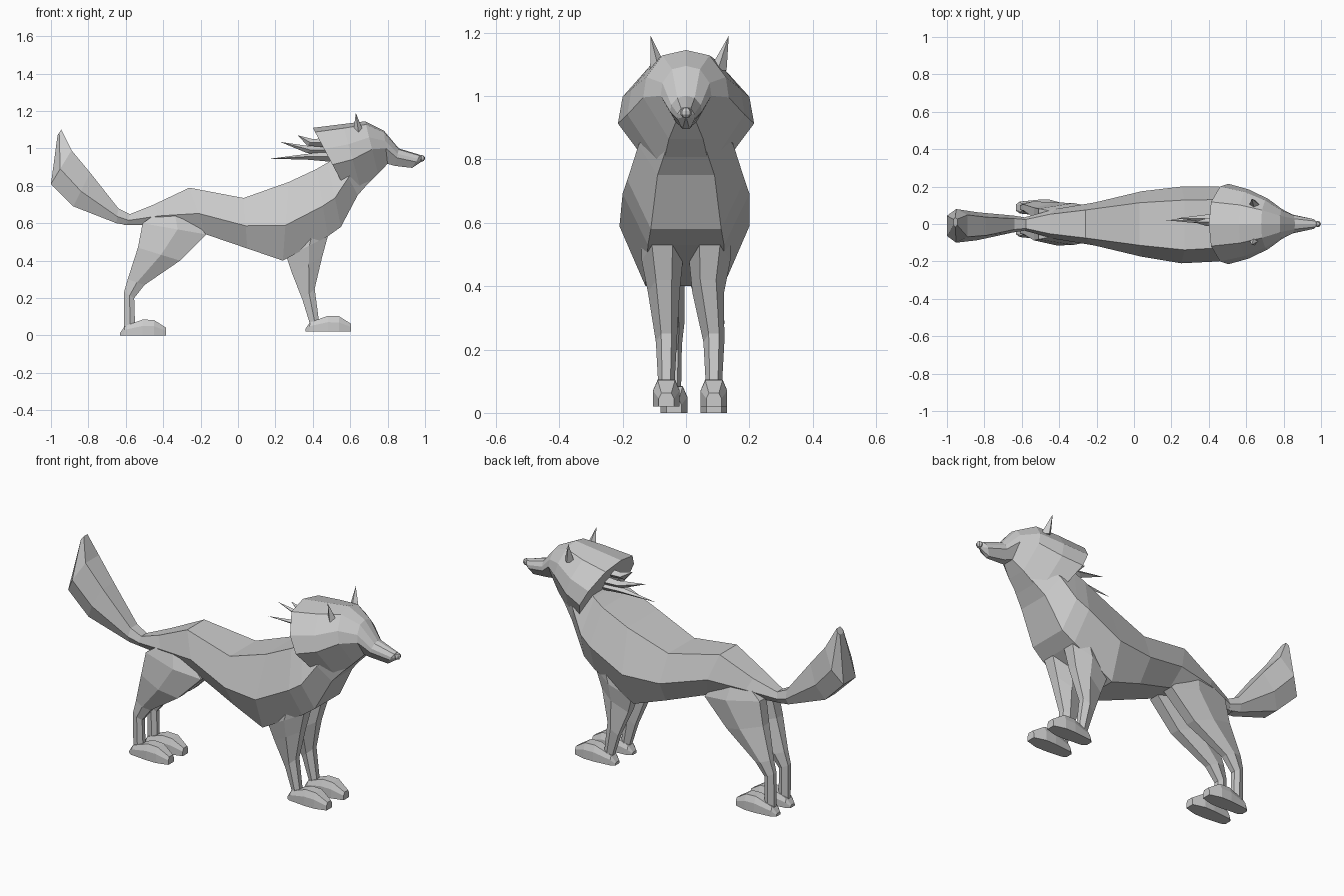
import bpy, bmesh
from mathutils import Vector

# Cross-section outlines: (sideways, lengthwise) in -1..1
BODY = [(.65, 1), (1, -.1), (.6, -1), (-.6, -1), (-1, -.1), (-.65, 1)]
HEAD = [(0, 1), (.55, .88), (.93, .4), (1, -.05), (.4, -.97),
        (-.4, -.97), (-1, -.05), (-.93, .4), (-.55, .88)]
DIAMOND = [(0, 1), (1, 0), (0, -1), (-1, 0)]
LEG = [(.5, 1), (1, .1), (.5, -1), (-.5, -1), (-1, .1), (-.5, 1)]
PAW = [(.65, 1), (1, .2), (1, -1), (-1, -1), (-1, .2), (-.65, 1)]


def loft(name, outline, rings, tip=None):
    """Each ring: x, z of one edge, x, z of the opposite edge, half width, y centre."""
    bm = bmesh.new()
    loops = []
    for ax, az, bx, bz, hw, yc in rings:
        a, b = Vector((ax, yc, az)), Vector((bx, yc, bz))
        loops.append([bm.verts.new(b.lerp(a, (v + 1) / 2) + Vector((0, u * hw, 0)))
                      for u, v in outline])
    n = len(outline)
    for p, q in zip(loops, loops[1:]):
        for i in range(n):
            bm.faces.new((p[i], p[(i + 1) % n], q[(i + 1) % n], q[i]))
    bm.faces.new(loops[0])
    if tip:
        t = bm.verts.new(tip)
        for i in range(n):
            bm.faces.new((loops[-1][i], loops[-1][(i + 1) % n], t))
    else:
        bm.faces.new(loops[-1])
    bmesh.ops.recalc_face_normals(bm, faces=bm.faces)
    me = bpy.data.meshes.new(name)
    bm.to_mesh(me)
    bm.free()
    ob = bpy.data.objects.new(name, me)
    bpy.context.collection.objects.link(ob)
    return ob


# Torso from tail root, up the neck into the head
loft("body", BODY, [
    (-.60, .64, -.61, .59, .03, 0),
    (-.45, .70, -.40, .59, .08, 0),
    (-.26, .79, -.17, .54, .115, 0),
    (.03, .735, .05, .465, .175, 0),
    (.27, .82, .24, .40, .205, -.005),
    (.42, .89, .48, .53, .2, 0),
    (.48, .925, .55, .58, .185, 0),
    (.53, .96, .64, .75, .15, 0),
    (.60, 1.0, .72, .84, .1, 0)])

# Head with wide ruff and narrow muzzle
loft("head", HEAD, [
    (.40, 1.11, .60, .735, .215, 0),
    (.56, 1.13, .66, .77, .185, 0),
    (.68, 1.145, .75, .86, .135, 0),
    (.78, 1.095, .80, .915, .08, 0),
    (.86, 1.0, .84, .905, .05, 0),
    (.975, .965, .93, .895, .028, 0)], tip=(.99, 0, .935))
bpy.ops.mesh.primitive_uv_sphere_add(segments=8, ring_count=5, radius=.018, location=(.982, 0, .947))
bpy.context.object.name = "nose"

# Ears
for side, y, ty in (("left", -.085, -.112), ("right", .1, .135)):
    loft(side + "_ear", DIAMOND, [(.675, 1.08, .615, 1.08, .028, y)], tip=(.63, ty, 1.19))

# Mane spikes behind the ruff
for i, (x, z, bz, y) in enumerate([(.17, .945, .955, .02), (.225, 1.035, .99, .03),
                                   (.32, 1.07, 1.03, .01)]):
    loft(f"mane_spike_{i + 1}", DIAMOND,
         [(.54, bz + .03, .54, bz - .03, .03, y),
          (.40, bz + .02, .37, bz - .015, .02, y)], tip=(x, y, z))

# Bushy tail
loft("tail", BODY, [
    (-.57, .645, -.59, .59, .035, 0),
    (-.64, .68, -.65, .60, .045, 0),
    (-.79, .87, -.88, .69, .075, -.012),
    (-.89, .99, -1.0, .81, .09, -.01),
    (-.945, 1.10, -.965, 1.07, .025, .01)])

# Legs and paws
for side, s, fy, ry in (("left", -1, -.062, -.038), ("right", 1, .088, .088)):
    loft(side + "_front_leg", LEG, [
        (.50, .60, .28, .50, .065, s * .075),
        (.48, .53, .26, .42, .065, s * .075),
        (.45, .42, .29, .33, .05, s * .07),
        (.41, .25, .345, .19, .033, fy),
        (.435, .06, .385, .06, .024, fy)])
    loft(side + "_rear_leg", LEG, [
        (-.25, .63, -.44, .65, .045, s * .045),
        (-.17, .54, -.51, .60, .06, s * .052),
        (-.31, .40, -.535, .47, .055, s * .06),
        (-.50, .27, -.59, .30, .033, ry),
        (-.555, .20, -.61, .23, .025, ry),
        (-.55, .04, -.61, .04, .022, ry)])
    for part, x, z, y in (("front", .36, .02, fy), ("rear", -.63, 0, ry)):
        loft(f"{side}_{part}_paw", PAW, [
            (x, z + .015, x, z, .018, y),
            (x + .025, z + .05, x + .02, z, .032, y),
            (x + .12, z + .085, x + .12, z, .042, y),
            (x + .18, z + .083, x + .18, z, .042, y),
            (x + .245, z + .042, x + .245, z, .024, y)])
